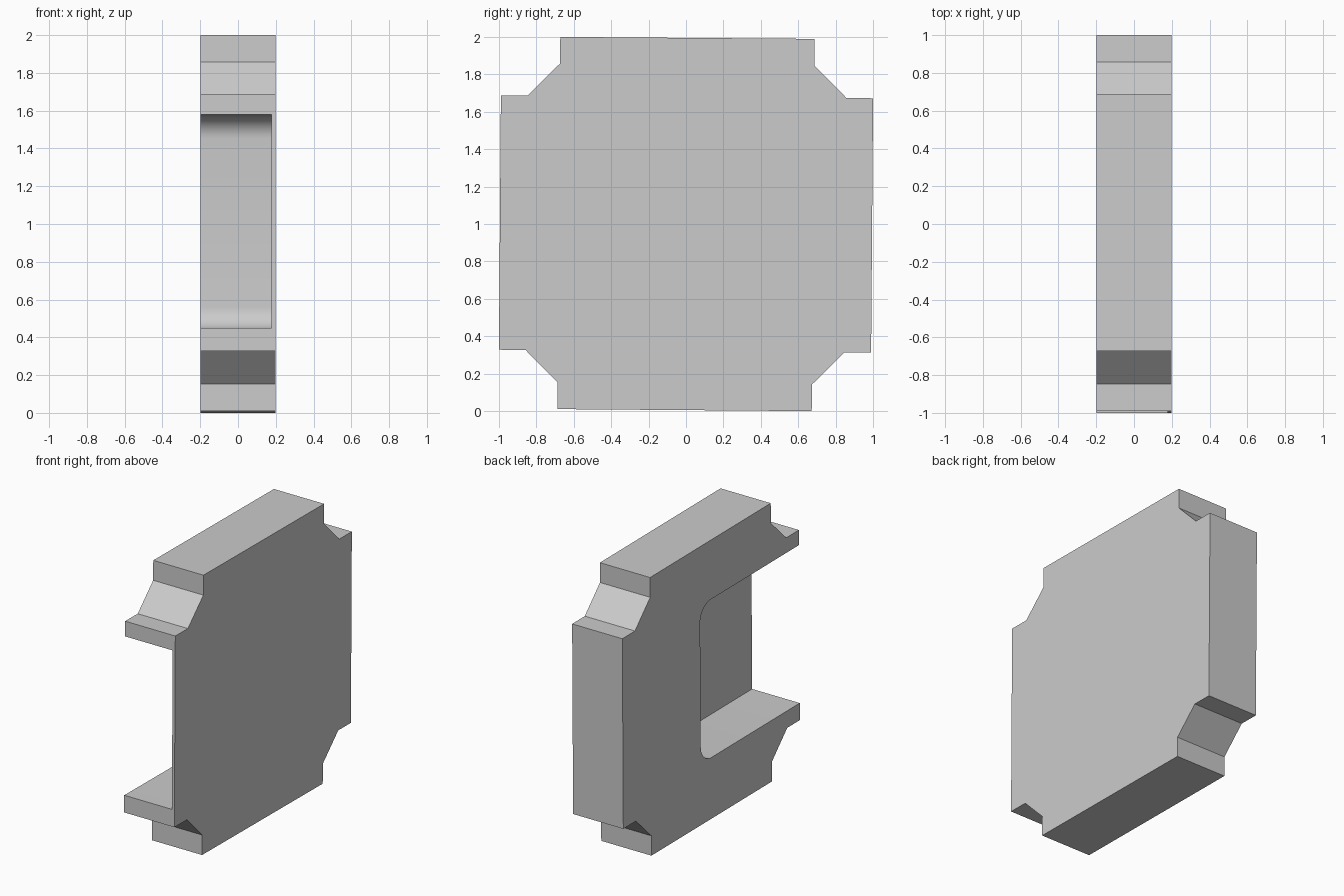
import bpy
import bmesh
from math import sin, cos, pi, radians
from mathutils import Matrix

old = bpy.data.objects.get("Cube")
if old:
    bpy.data.objects.remove(old, do_unlink=True)

HALF_THICK = 0.198
WALL = 0.02
TILT = Matrix.Translation((0, 0, 1)) @ Matrix.Rotation(-0.0078, 4, 'X')

grey = bpy.data.materials.new("plain grey")
grey.use_nodes = True
colour = (0.6, 0.6, 0.6, 1)
grey.diffuse_color = colour
grey.node_tree.nodes["Principled BSDF"].inputs["Base Color"].default_value = colour


def slab(name, outline, x0, x1):
    """Extrude a (y, z) outline along x into a tilted solid."""
    bm = bmesh.new()
    face = bm.faces.new([bm.verts.new((x0, y, z)) for y, z in outline])
    ext = bmesh.ops.extrude_face_region(bm, geom=[face])
    moved = [v for v in ext["geom"] if isinstance(v, bmesh.types.BMVert)]
    bmesh.ops.translate(bm, verts=moved, vec=(x1 - x0, 0, 0))
    bmesh.ops.recalc_face_normals(bm, faces=bm.faces)
    bm.transform(TILT)
    mesh = bpy.data.meshes.new(name)
    bm.to_mesh(mesh)
    bm.free()
    mesh.materials.append(grey)
    obj = bpy.data.objects.new(name, mesh)
    bpy.context.collection.objects.link(obj)
    return obj


# Square body with a stepped, chamfered notch at each corner
corner = [(0.68, 0.995), (0.68, 0.853), (0.853, 0.68), (0.995, 0.68)]
outline = []
for _ in range(4):
    outline += corner
    corner = [(z, -y) for y, z in corner]
body = slab("notched_body", outline, -HALF_THICK, HALF_THICK)

# Pocket open at the front and one side, with rounded inner corners
BACK, HALF_H, MID, R, STEPS = 0.12, 0.565, 0.007, 0.12, 10
arc = [(BACK - R + R * cos(a), HALF_H - R + R * sin(a))
       for a in (pi / 2 * i / STEPS for i in range(STEPS + 1))]
lower = [(y, MID - z) for y, z in arc]
upper = [(y, MID + z) for y, z in arc]
pocket = ([(-1.3, MID - HALF_H)] + lower[::-1] + upper
          + [(-1.3, MID + HALF_H)])
cutter = slab("pocket_cutter", pocket, -0.5, HALF_THICK - WALL)
cutter.hide_render = True

cut = body.modifiers.new("pocket", 'BOOLEAN')
cut.operation = 'DIFFERENCE'
cut.solver = 'EXACT'
cut.object = cutter

# Apply the cut and drop the cutter
bpy.ops.object.select_all(action='DESELECT')
bpy.context.view_layer.objects.active = body
body.select_set(True)
bpy.ops.object.modifier_apply(modifier=cut.name)
bpy.data.objects.remove(cutter, do_unlink=True)
bpy.ops.object.shade_smooth_by_angle(angle=radians(30))
